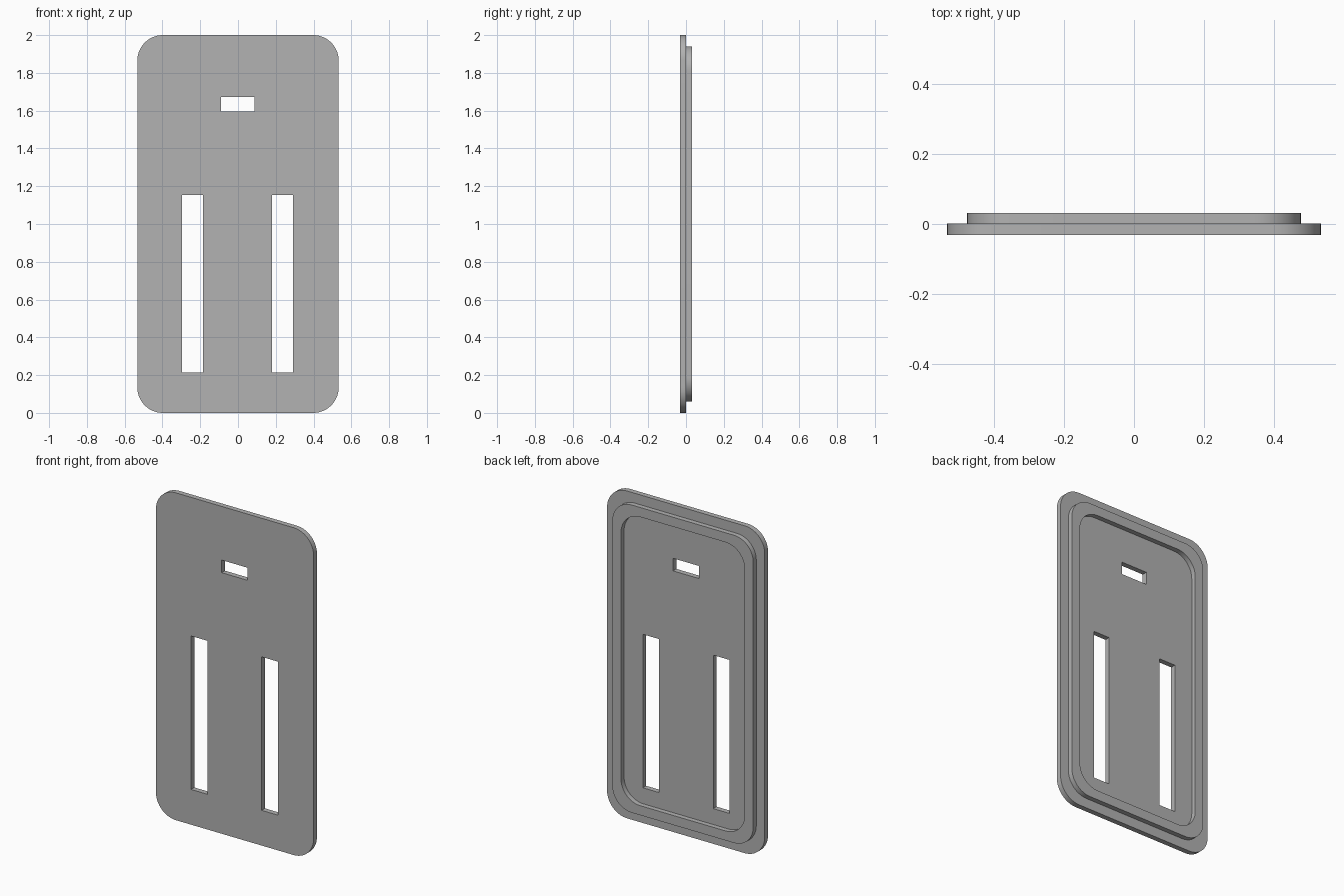
import bpy
import math

cube = bpy.data.objects.get("Cube")
if cube:
    bpy.data.objects.remove(cube, do_unlink=True)

grey = bpy.data.materials.new("plain_grey")
grey.use_nodes = True
colour = (0.448, 0.448, 0.448, 1)
grey.diffuse_color = colour
grey.node_tree.nodes["Principled BSDF"].inputs["Base Color"].default_value = colour


def rectangle(x0, x1, z0, z1, radius=0.0, steps=14):
    """Outline of a rectangle, with round corners if a radius is given."""
    if not radius:
        return [(x0, z0), (x1, z0), (x1, z1), (x0, z1)]
    centres = [(x1 - radius, z1 - radius), (x0 + radius, z1 - radius),
               (x0 + radius, z0 + radius), (x1 - radius, z0 + radius)]
    points = []
    for corner, (cx, cz) in enumerate(centres):
        for i in range(steps + 1):
            a = math.pi / 2 * (corner + i / steps)
            points.append((cx + radius * math.cos(a), cz + radius * math.sin(a)))
    return points


def slab(name, outlines, y0, y1):
    """Filled outline with holes, extruded from y0 to y1."""
    curve = bpy.data.curves.new(name, "CURVE")
    curve.dimensions = "2D"
    curve.fill_mode = "BOTH"
    curve.extrude = (y1 - y0) / 2
    for outline in outlines:
        spline = curve.splines.new("POLY")
        spline.points.add(len(outline) - 1)
        for point, (x, z) in zip(spline.points, outline):
            point.co = (x, z, 0, 1)
        spline.use_cyclic_u = True
    curve.materials.append(grey)
    obj = bpy.data.objects.new(name, curve)
    bpy.context.collection.objects.link(obj)
    obj.location.y = (y0 + y1) / 2
    obj.rotation_euler.x = math.pi / 2
    bpy.ops.object.select_all(action="DESELECT")
    obj.select_set(True)
    bpy.context.view_layer.objects.active = obj
    bpy.ops.object.convert(target="MESH")
    bpy.ops.object.shade_smooth_by_angle(angle=math.radians(30))
    return bpy.context.object


# Face plate with a small window and two long slots
slab("face_plate", [
    rectangle(-0.533, 0.533, 0, 2, 0.135),
    rectangle(-0.089, 0.087, 1.595, 1.672),
    rectangle(-0.296, -0.185, 0.215, 1.153),
    rectangle(0.181, 0.291, 0.215, 1.153),
], -0.031, 0.001)

# Raised rim on the back
slab("back_rim", [
    rectangle(-0.476, 0.476, 0.06, 1.94, 0.13),
    rectangle(-0.418, 0.418, 0.118, 1.882, 0.13),
], 0.001, 0.031)
